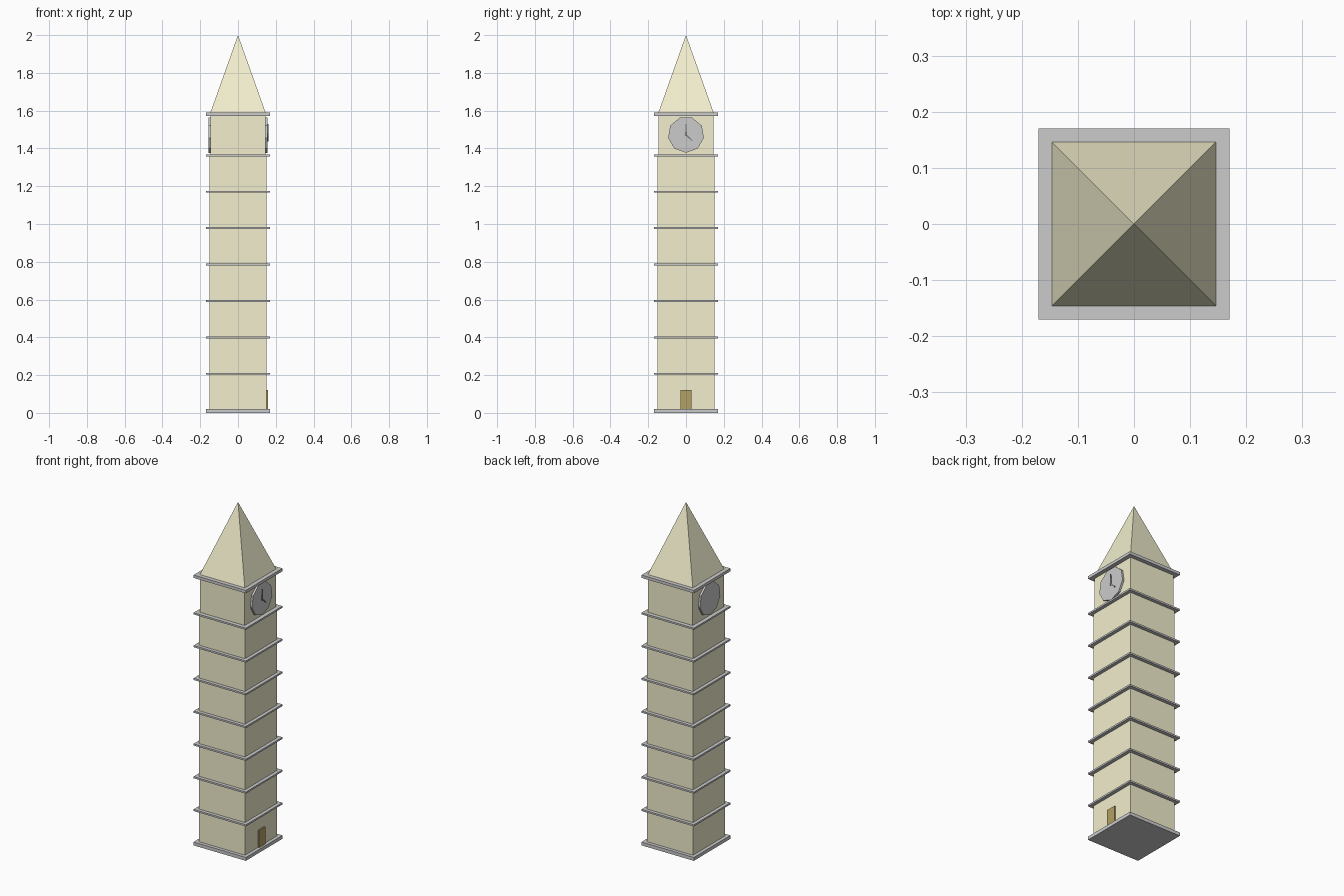
import bpy, bmesh
from math import radians, cos, sin
from mathutils import Matrix

if "Cube" in bpy.data.objects:
    bpy.data.objects.remove(bpy.data.objects["Cube"])


def material(name, rgb):
    m = bpy.data.materials.new(name)
    m.diffuse_color = (*rgb, 1)
    m.use_nodes = True
    m.node_tree.nodes["Principled BSDF"].inputs["Base Color"].default_value = m.diffuse_color
    return m


STONE = material("sandstone", (0.89, 0.86, 0.61))
WOOD = material("door_wood", (0.45, 0.35, 0.13))
DARK = material("hand_dark", (0.2, 0.2, 0.2))


def finish(name, bm, mat=None):
    bmesh.ops.recalc_face_normals(bm, faces=bm.faces)
    me = bpy.data.meshes.new(name)
    bm.to_mesh(me)
    bm.free()
    ob = bpy.data.objects.new(name, me)
    bpy.context.collection.objects.link(ob)
    if mat:
        me.materials.append(mat)
    return ob


def box(name, lo, hi, mat=None):
    bm = bmesh.new()
    size = [b - a for a, b in zip(lo, hi)]
    mid = [(a + b) / 2 for a, b in zip(lo, hi)]
    bmesh.ops.create_cube(bm, size=1, matrix=Matrix.Translation(mid) @ Matrix.Diagonal((*size, 1)))
    return finish(name, bm, mat)


def slab(name, half, z0, z1, mat=None):
    return box(name, (-half, -half, z0), (half, half, z1), mat)


def plate(name, pts, x0, x1, mat=None):
    """Extrude a (y, z) outline along x."""
    bm = bmesh.new()
    face = bm.faces.new([bm.verts.new((x0, y, z)) for y, z in pts])
    ext = bmesh.ops.extrude_face_region(bm, geom=[face])
    verts = [v for v in ext["geom"] if isinstance(v, bmesh.types.BMVert)]
    bmesh.ops.translate(bm, verts=verts, vec=(x1 - x0, 0, 0))
    return finish(name, bm, mat)


# Shaft, clock room and the ledges between storeys
slab("base_plinth", 0.17, 0, 0.02)
slab("shaft", 0.15, 0.02, 1.363, STONE)
for i in range(7):
    z = 0.207 + i * 0.1927
    slab(f"ledge_{i + 1}", 0.17, z - 0.005, z + 0.005)
slab("clock_room", 0.146, 1.363, 1.575, STONE)
slab("cornice", 0.17, 1.573, 1.59)

# Pyramid roof
bm = bmesh.new()
base = [bm.verts.new((0.146 * sx, 0.146 * sy, 1.59)) for sx, sy in ((-1, -1), (1, -1), (1, 1), (-1, 1))]
apex = bm.verts.new((0, 0, 2))
bm.faces.new(base)
for i in range(4):
    bm.faces.new((base[i], base[(i + 1) % 4], apex))
finish("spire", bm, STONE)

# Nine-sided clock faces on the two sides
CZ, R = 1.473, 0.096
dial = [(R * cos(radians(270 + 40 * k)), CZ + R * sin(radians(270 + 40 * k))) for k in range(9)]
plate("clock_face_right", dial, 0.14, 0.157)
plate("clock_face_left", dial, -0.14, -0.157)


# Tapered hands on the right clock
def hand(name, angle, length):
    c, s = cos(radians(angle)), sin(radians(angle))
    shape = ((-0.008, -0.005), (length, -0.002), (length, 0.002), (-0.008, 0.005))
    plate(name, [(u * c - v * s, CZ + u * s + v * c) for u, v in shape], 0.155, 0.161, DARK)


hand("minute_hand", 90, 0.057)
hand("hour_hand", -45, 0.048)

# Door on the right side
box("door", (0.145, -0.03, 0.02), (0.158, 0.03, 0.122), WOOD)
